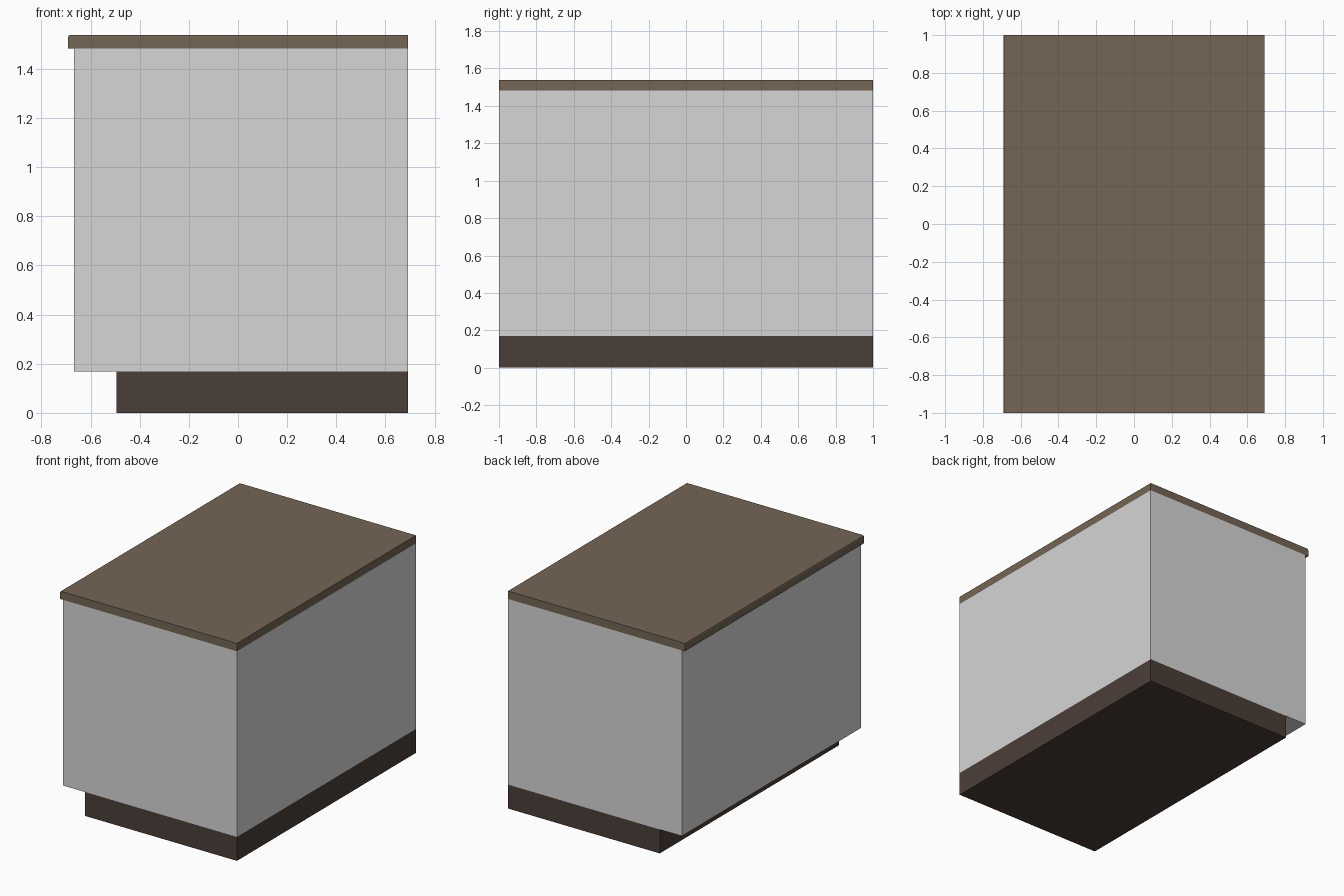
import bpy, bmesh

if "Cube" in bpy.data.objects:
    bpy.data.objects.remove(bpy.data.objects["Cube"])

def srgb(*c):
    lin = [(v / 255 / 12.92 if v < 11 else ((v / 255 + 0.055) / 1.055) ** 2.4) for v in c]
    return (*lin, 1.0)

def material(name, *rgb):
    m = bpy.data.materials.new(name)
    m.diffuse_color = srgb(*rgb)
    m.use_nodes = True
    m.node_tree.nodes["Principled BSDF"].inputs["Base Color"].default_value = m.diffuse_color
    return m

def box(name, x0, x1, z0, z1, mat, chamfer=0.0):
    """Full-depth box; optionally chamfers the upper edge on the -x side."""
    bm = bmesh.new()
    bmesh.ops.create_cube(bm, size=1)
    for v in bm.verts:
        v.co.x = x1 if v.co.x > 0 else x0
        v.co.y = 1 if v.co.y > 0 else -1
        v.co.z = z1 if v.co.z > 0 else z0
    if chamfer:
        edges = [e for e in bm.edges
                 if all(v.co.x == min(u.co.x for u in bm.verts) and
                        v.co.z == max(u.co.z for u in bm.verts) for v in e.verts)]
        bmesh.ops.bevel(bm, geom=edges, offset=chamfer, segments=2, profile=0.5, affect='EDGES')
    me = bpy.data.meshes.new(name)
    bm.to_mesh(me)
    bm.free()
    me.materials.append(mat)
    ob = bpy.data.objects.new(name, me)
    bpy.context.collection.objects.link(ob)

# Recessed plinth, cabinet body and overhanging worktop
box("plinth", -0.495, 0.692, 0.0, 0.169, material("dark brown", 75, 62, 56))
box("cabinet_body", -0.668, 0.692, 0.169, 1.482, material("light grey", 214, 214, 214))
box("worktop", -0.692, 0.692, 1.482, 1.538, material("brown", 117, 102, 86), chamfer=0.01)
